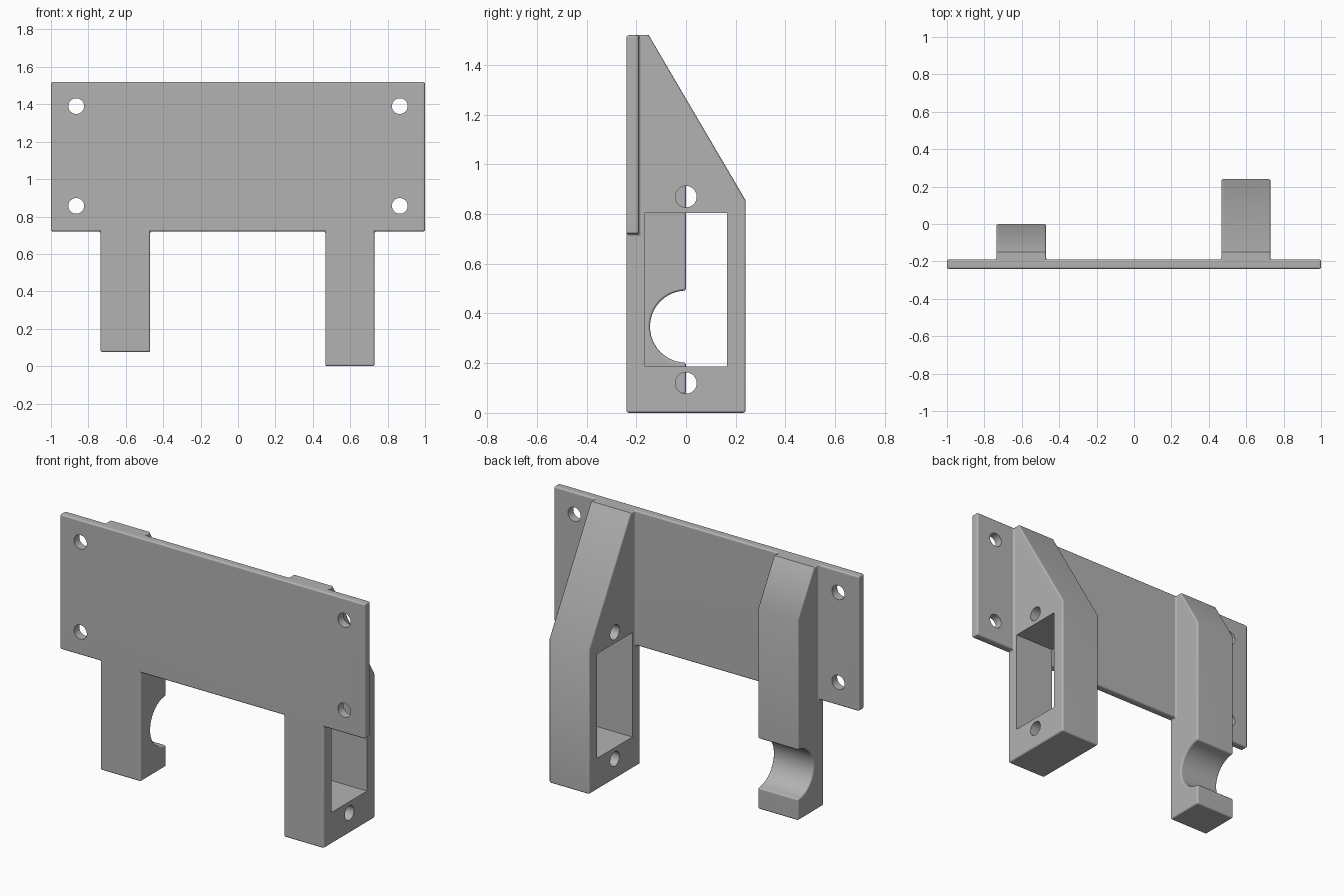
import bpy, bmesh, math
from mathutils import Matrix, Vector

cube = bpy.data.objects.get("Cube")
if cube:
    bpy.data.objects.remove(cube, do_unlink=True)

FRONT, BACK, TOP = -0.24, -0.19, 1.52

grey = bpy.data.materials.new("plain_grey")
grey.use_nodes = True
grey.diffuse_color = (0.45, 0.45, 0.45, 1)
grey.node_tree.nodes["Principled BSDF"].inputs["Base Color"].default_value = grey.diffuse_color


def add_object(name, bm):
    bmesh.ops.recalc_face_normals(bm, faces=bm.faces)
    mesh = bpy.data.meshes.new(name)
    bm.to_mesh(mesh)
    bm.free()
    mesh.materials.append(grey)
    obj = bpy.data.objects.new(name, mesh)
    bpy.context.collection.objects.link(obj)
    return obj


def extrude_side(name, profile, x0, x1):
    """Extrude a (y, z) outline from x0 to x1."""
    bm = bmesh.new()
    face = bm.faces.new([bm.verts.new((x0, y, z)) for y, z in profile])
    out = bmesh.ops.extrude_face_region(bm, geom=[face])["geom"]
    moved = [v for v in out if isinstance(v, bmesh.types.BMVert)]
    bmesh.ops.translate(bm, verts=moved, vec=(x1 - x0, 0, 0))
    return add_object(name, bm)


def box(name, x0, x1, y0, y1, z0, z1):
    return extrude_side(name, [(y0, z0), (y1, z0), (y1, z1), (y0, z1)], x0, x1)


def rod(name, centre, radius, length, axis):
    bm = bmesh.new()
    turn = Vector((0, 0, 1)).rotation_difference(Vector(axis)).to_matrix().to_4x4()
    bmesh.ops.create_cone(bm, cap_ends=True, segments=40, radius1=radius, radius2=radius,
                          depth=length, matrix=Matrix.Translation(centre) @ turn)
    return add_object(name, bm)


def apply_modifiers(obj):
    graph = bpy.context.evaluated_depsgraph_get()
    mesh = bpy.data.meshes.new_from_object(obj.evaluated_get(graph))
    obj.modifiers.clear()
    obj.data = mesh


def combine(obj, other, operation):
    mod = obj.modifiers.new(operation, "BOOLEAN")
    mod.object, mod.operation, mod.solver = other, operation, "EXACT"
    apply_modifiers(obj)
    bpy.data.objects.remove(other, do_unlink=True)


# Mounting plate
bracket = box("mounting_bracket", -1, 1, FRONT, BACK, 0.72, TOP)

# Deep arm with a sloped top
deep_arm = extrude_side("deep_arm", [(FRONT, 0), (0.24, 0), (0.24, 0.855),
                                     (-0.15, TOP), (FRONT, TOP)], 0.467, 0.73)

# Shallow arm with a half-round cradle in its back
cradle = [(0.145 * math.cos(a), 0.347 + 0.145 * math.sin(a))
          for a in (math.radians(270 - 180 * i / 20) for i in range(21))]
shallow_arm = extrude_side("shallow_arm", [(FRONT, 0.075), (0, 0.075)] + cradle +
                           [(0, 1.264), (-0.15, TOP), (FRONT, TOP)], -0.735, -0.47)

combine(bracket, deep_arm, "UNION")
combine(bracket, shallow_arm, "UNION")

# Merge flat regions, then round the outer edges and fillet the inner corners
bm = bmesh.new()
bm.from_mesh(bracket.data)
bmesh.ops.remove_doubles(bm, verts=bm.verts, dist=0.0005)
bmesh.ops.dissolve_limit(bm, angle_limit=math.radians(1), verts=bm.verts, edges=bm.edges)
sharp = [e for e in bm.edges if e.calc_face_angle(0) > math.radians(65)]
bmesh.ops.bevel(bm, geom=sharp, offset=0.01, segments=3, profile=0.5,
                affect="EDGES", clamp_overlap=False)
bm.to_mesh(bracket.data)
bm.free()

# Window and screw holes through the deep arm
combine(bracket, box("window_cutter", 0.3, 0.9, -0.165, 0.165, 0.187, 0.805), "DIFFERENCE")
for z in (0.12, 0.87):
    combine(bracket, rod("screw_cutter", (0.6, 0, z), 0.043, 0.6, (1, 0, 0)), "DIFFERENCE")

# Mounting holes near the plate corners
for x in (-0.865, 0.865):
    for z in (0.857, 1.39):
        combine(bracket, rod("mount_cutter", (x, -0.21, z), 0.042, 0.3, (0, 1, 0)), "DIFFERENCE")

# One material, smooth rounds and crisp flats
bracket.data.materials.clear()
bracket.data.materials.append(grey)
for poly in bracket.data.polygons:
    poly.material_index = 0
bpy.ops.object.select_all(action="DESELECT")
bracket.select_set(True)
bpy.context.view_layer.objects.active = bracket
bpy.ops.object.shade_smooth_by_angle(angle=math.radians(32))
normals = bracket.modifiers.new("even_normals", "WEIGHTED_NORMAL")
normals.keep_sharp = True
